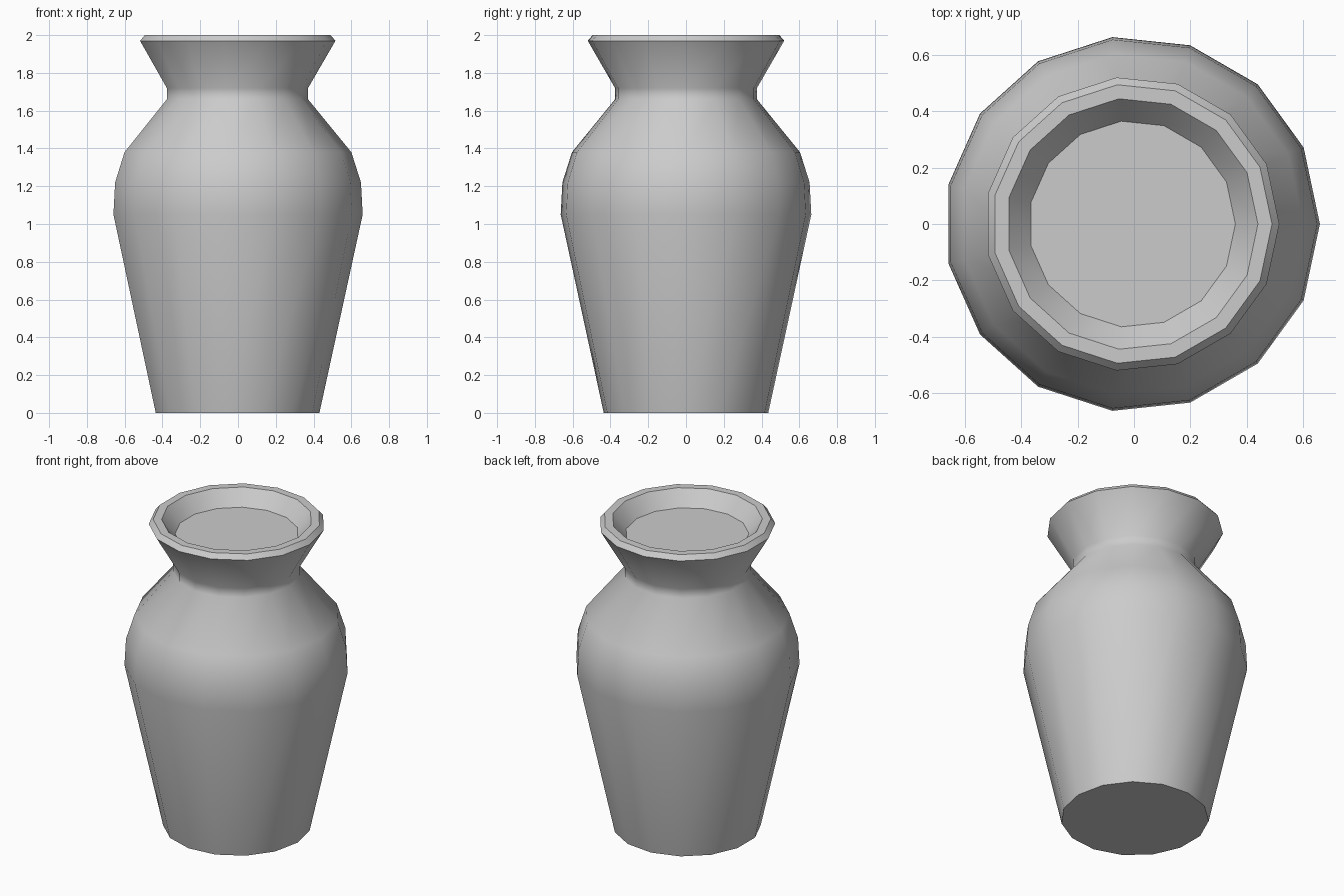
import bpy, bmesh, math

if "Cube" in bpy.data.objects:
    bpy.data.objects.remove(bpy.data.objects["Cube"])

SIDES = 15
CX = -0.007  # odd side count: shift so the bounds are centred

# (radius, height) from base, up the outside, over the lip, to the inner floor
PROFILE = [
    (0.438, 0.0), (0.667, 1.05), (0.658, 1.22), (0.607, 1.38),
    (0.378, 1.66), (0.378, 1.72), (0.523, 1.97), (0.497, 2.0),
    (0.447, 2.0), (0.367, 1.905),
]

bm = bmesh.new()
rings = []
for r, z in PROFILE:
    ring = []
    for i in range(SIDES):
        a = 2 * math.pi * i / SIDES
        ring.append(bm.verts.new((CX + r * math.cos(a), r * math.sin(a), z)))
    rings.append(ring)

# walls
for lo, hi in zip(rings, rings[1:]):
    for i in range(SIDES):
        j = (i + 1) % SIDES
        bm.faces.new((lo[i], lo[j], hi[j], hi[i]))

# base and shallow inner floor
bm.faces.new(rings[0][::-1])
bm.faces.new(rings[-1])

mesh = bpy.data.meshes.new("vase")
bm.to_mesh(mesh)
bm.free()
vase = bpy.data.objects.new("vase", mesh)
bpy.context.collection.objects.link(vase)

# smooth body, sharp base and lip
bpy.context.view_layer.objects.active = vase
vase.select_set(True)
bpy.ops.object.shade_smooth_by_angle(angle=math.radians(45))
